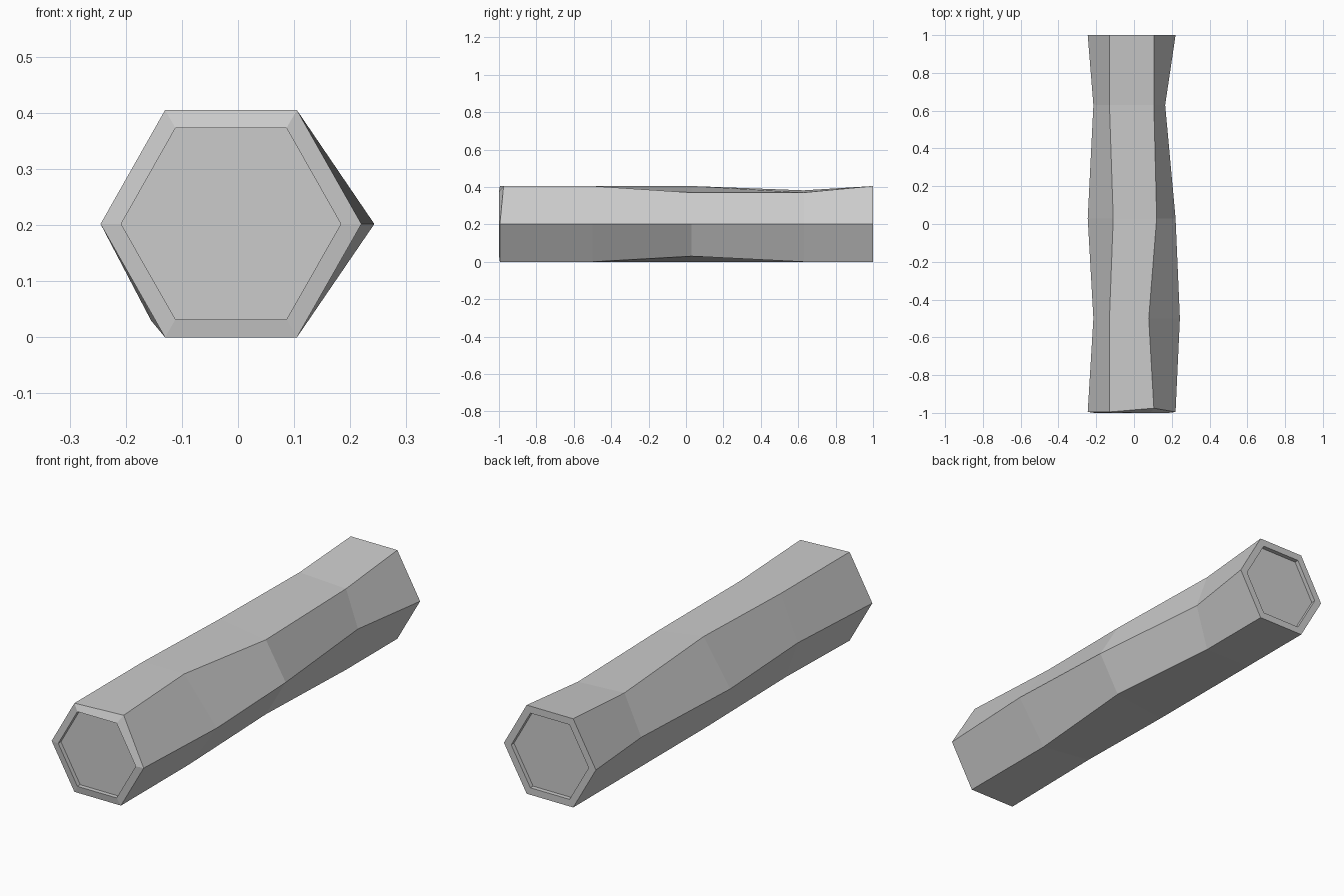
import bpy
import bmesh

old = bpy.data.objects.get("Cube")
if old:
    bpy.data.objects.remove(old, do_unlink=True)

# Plain grey material
grey = bpy.data.materials.new("grey")
grey.use_nodes = True
grey.diffuse_color = (0.6, 0.6, 0.6, 1)
grey.node_tree.nodes["Principled BSDF"].inputs["Base Color"].default_value = (0.6, 0.6, 0.6, 1)

# Hexagon corners, clockwise from the left-hand point of the front
CENTRE_X, CENTRE_Z = -0.0125, 0.2025
HEX = [(-0.245, 0.202), (-0.13, 0.405), (0.105, 0.405),
       (0.22, 0.202), (0.105, 0), (-0.13, 0)]
WEST, TOP_WEST, TOP_EAST, EAST, LOW_EAST, LOW_WEST = range(6)

# Dents and bulges along the log: position, then moved corners
SECTIONS = [
    (-1.0, {}),
    (-0.5, {WEST: (-0.215, 0.202), TOP_EAST: (0.078, 0.405),
            EAST: (0.243, 0.202), LOW_WEST: (-0.155, 0.03)}),
    (0.03, {TOP_WEST: (-0.11, 0.405), TOP_EAST: (0.12, 0.37),
            LOW_EAST: (0.12, 0.03)}),
    (0.63, {WEST: (-0.215, 0.202), TOP_WEST: (-0.13, 0.382),
            TOP_EAST: (0.105, 0.37), EAST: (0.165, 0.202)}),
    (1.0, {}),
]

bm = bmesh.new()


def ring(y, moved=None, scale=1.0):
    verts = []
    for k, corner in enumerate(HEX):
        x, z = (moved or {}).get(k, corner)
        verts.append(bm.verts.new((CENTRE_X + (x - CENTRE_X) * scale, y,
                                   CENTRE_Z + (z - CENTRE_Z) * scale)))
    return verts


def bridge(a, b):
    for k in range(6):
        n = (k + 1) % 6
        bm.faces.new((a[k], a[n], b[n], b[k]))


# Bark sides
rings = [ring(y, moved) for y, moved in SECTIONS]
for a, b in zip(rings, rings[1:]):
    bridge(a, b)

# Chipped front edge
for v in rings[0]:
    v.co.y += 0.005
rings[0][TOP_EAST].co.y = -0.975

# Rim and sunken cut face at each end
for outer, side in ((rings[0], -1), (rings[-1], 1)):
    lip = ring(side, scale=0.842)
    sunk = ring(side * 0.98, scale=0.842)
    bridge(outer, lip)
    bridge(lip, sunk)
    bm.faces.new(sunk)

bmesh.ops.recalc_face_normals(bm, faces=bm.faces)
mesh = bpy.data.meshes.new("log")
bm.to_mesh(mesh)
bm.free()
mesh.materials.append(grey)
log = bpy.data.objects.new("log", mesh)
bpy.context.collection.objects.link(log)
